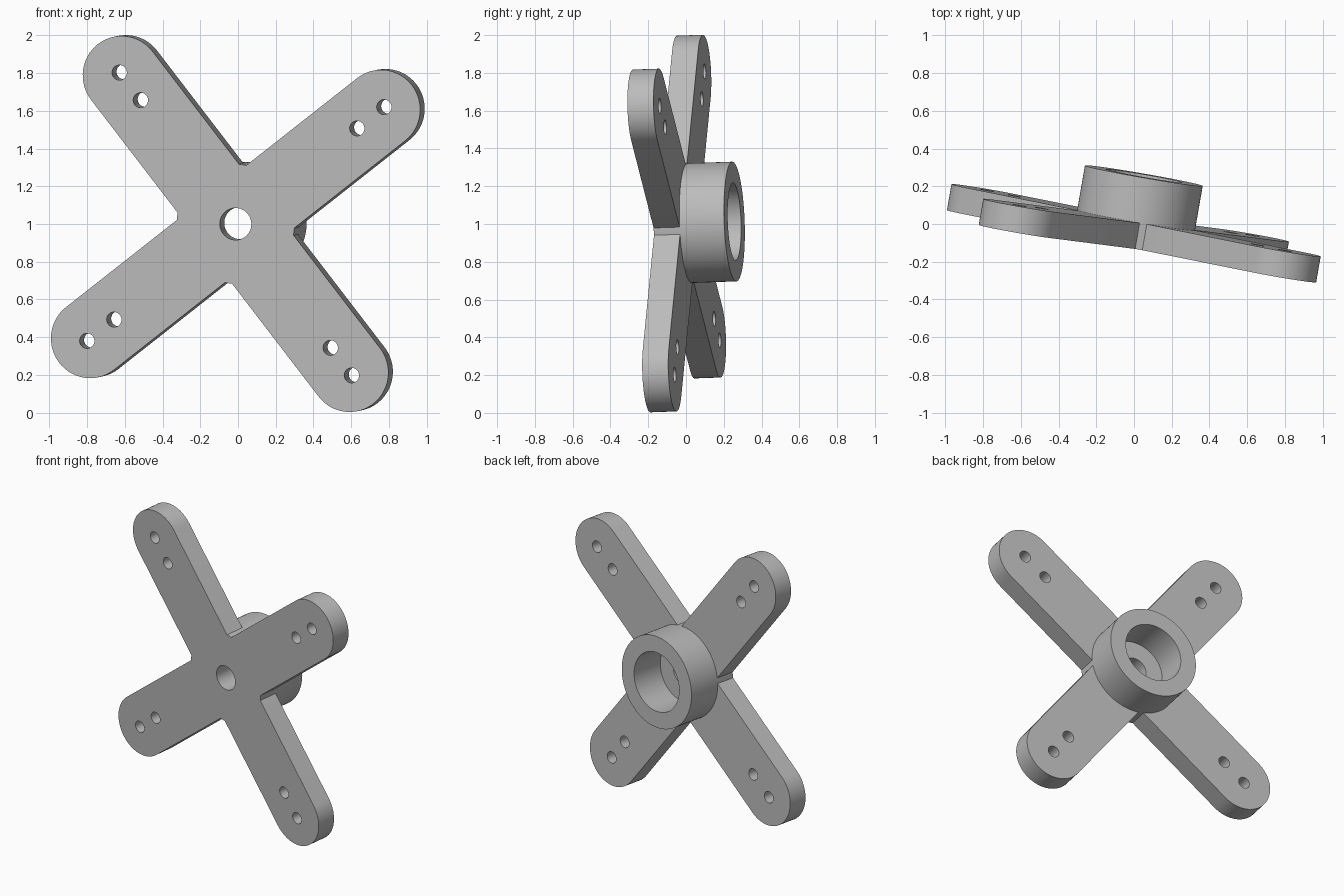
import bpy, bmesh
from math import pi, cos, sin
from mathutils import Matrix, Vector

default = bpy.data.objects.get("Cube")
if default:
    bpy.data.objects.remove(default, do_unlink=True)

ARM, ARM_R, THICK = 0.995, 0.21, 0.14
HUB_R, HUB_DEPTH = 0.317, 0.38
BORE_R, SHAFT_R, HOLE_R = 0.205, 0.085, 0.04

grey = bpy.data.materials.new("light grey plastic")
grey.use_nodes = True
colour = (0.5, 0.5, 0.5, 1)
grey.diffuse_color = colour
grey.node_tree.nodes["Principled BSDF"].inputs["Base Color"].default_value = colour


def prism(name, outline, z0, z1):
    """Extrude a flat outline from z0 to z1."""
    bm = bmesh.new()
    face = bm.faces.new([bm.verts.new((x, y, z0)) for x, y in outline])
    out = bmesh.ops.extrude_face_region(bm, geom=[face])
    verts = [g for g in out["geom"] if isinstance(g, bmesh.types.BMVert)]
    bmesh.ops.translate(bm, verts=verts, vec=(0, 0, z1 - z0))
    bmesh.ops.recalc_face_normals(bm, faces=bm.faces)
    mesh = bpy.data.meshes.new(name)
    bm.to_mesh(mesh)
    bm.free()
    mesh.materials.append(grey)
    obj = bpy.data.objects.new(name, mesh)
    bpy.context.collection.objects.link(obj)
    return obj


def arc(cx, cy, r, start, sweep, n):
    return [(cx + r * cos(start + sweep * i / n), cy + r * sin(start + sweep * i / n))
            for i in range(n + 1)]


def disc(name, cx, cy, r, z0, z1, n=64):
    return prism(name, arc(cx, cy, r, 0, 2 * pi, n)[:-1], z0, z1)


def combine(target, other, operation):
    """Apply a boolean and discard the helper."""
    mod = target.modifiers.new(operation, 'BOOLEAN')
    mod.operation, mod.solver, mod.object = operation, 'EXACT', other
    bpy.context.view_layer.objects.active = target
    bpy.ops.object.modifier_apply(modifier=mod.name)
    bpy.data.objects.remove(other, do_unlink=True)


# Two crossing round-ended bars
bar = arc(ARM, 0, ARM_R, -pi / 2, pi, 32) + arc(-ARM, 0, ARM_R, pi / 2, pi, 32)
horn = prism("four_arm_horn", bar, 0, THICK)
combine(horn, prism("cross_bar", [(-y, x) for x, y in bar], 0, THICK), 'UNION')

# Hub with a stepped bore
combine(horn, disc("hub", 0, 0, HUB_R, 0, HUB_DEPTH, 96), 'UNION')
combine(horn, disc("bore_cutter", 0, 0, BORE_R, THICK, HUB_DEPTH + 0.1), 'DIFFERENCE')
combine(horn, disc("shaft_cutter", 0, 0, SHAFT_R, -0.1, THICK + 0.1), 'DIFFERENCE')

# Pair of linkage holes in every arm
for k in range(4):
    for d in (0.83, 1.015):
        a = k * pi / 2
        cutter = disc("hole_cutter", d * cos(a), d * sin(a), HOLE_R, -0.1, THICK + 0.1, 32)
        combine(horn, cutter, 'DIFFERENCE')

# Stand the part up, turned and leaning slightly
n = Vector((0.174, 1, 0.035)).normalized()
u = Vector((0.769, -0.155, 0.605))
u = (u - n * u.dot(n)).normalized()
v = n.cross(u)
turn = Matrix((u, v, n)).transposed().to_4x4()
horn.data.transform(Matrix.Translation((-0.013, -0.118, 1.0)) @ turn)

bpy.ops.object.select_all(action='DESELECT')
horn.select_set(True)
bpy.context.view_layer.objects.active = horn
bpy.ops.object.shade_smooth_by_angle(angle=pi / 6)
